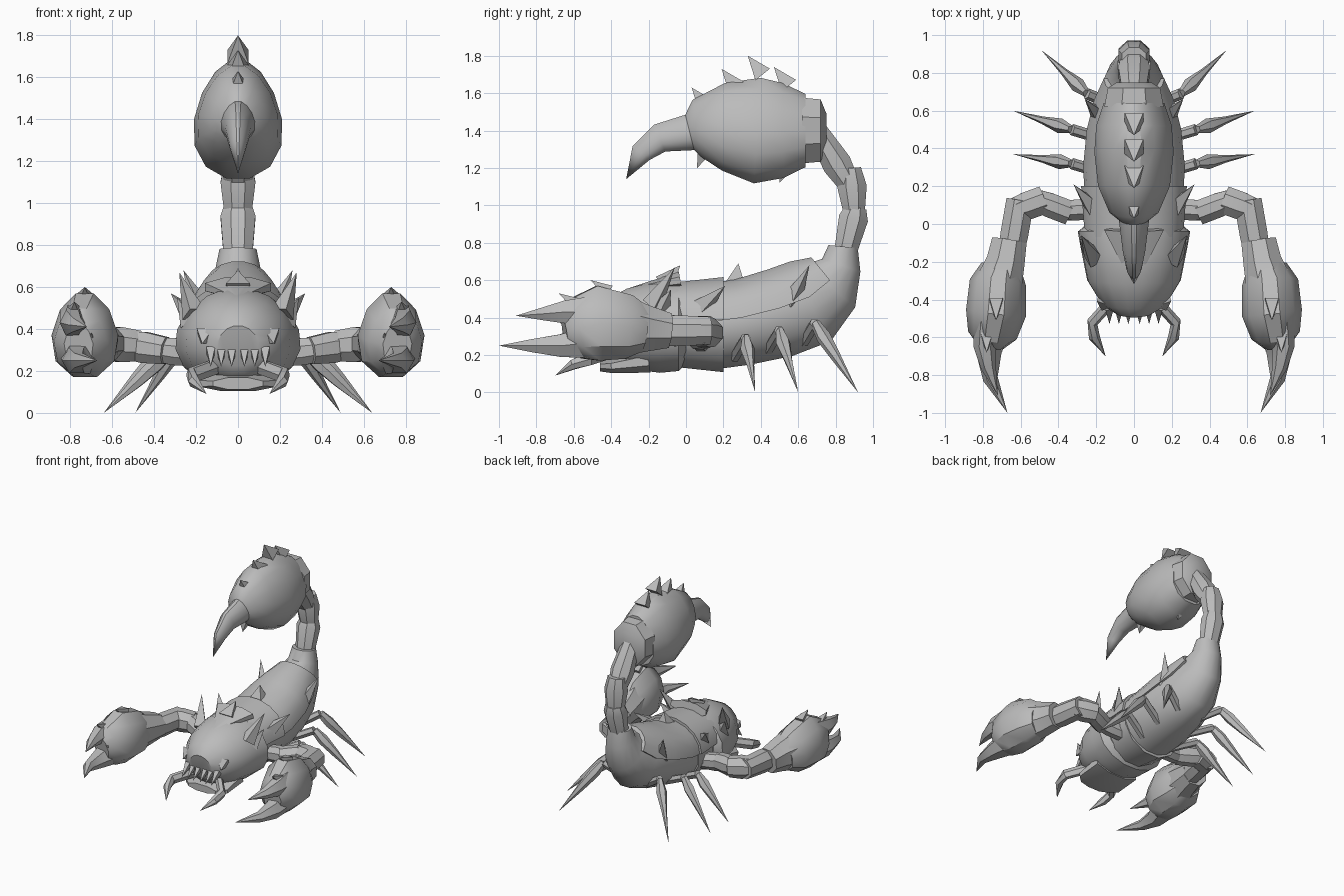
import bpy, bmesh, math
from mathutils import Vector

cube = bpy.data.objects.get("Cube")
if cube:
    bpy.data.objects.remove(cube)

grey = bpy.data.materials.new("shell_grey")
grey.use_nodes = True
COLOUR = (0.5, 0.5, 0.5, 1)
grey.diffuse_color = COLOUR
grey.node_tree.nodes["Principled BSDF"].inputs["Base Color"].default_value = COLOUR


def tube(name, stations, sides=8, central=False, egg=0.0, shell=False):
    """Loft elliptical rings through stations of (x, y, z, half width, half height)."""
    bm = bmesh.new()
    points = [Vector(station[:3]) for station in stations]
    rings = []
    for i, (point, station) in enumerate(zip(points, stations)):
        width, height = station[3:]
        following = points[min(i + 1, len(points) - 1)]
        previous = points[max(i - 1, 0)]
        tangent = (following - previous).normalized()
        side = Vector((1, 0, 0)) if central else tangent.cross(Vector((0, 0, 1)))
        side.normalize()
        up = side.cross(tangent).normalized()
        if width == 0:
            rings.append([bm.verts.new(point)])
            continue
        ring = []
        for k in range(sides):
            if shell:
                angle = math.pi * (k / (sides - 1) - 0.5)
            else:
                angle = math.tau * (k + 0.5) / sides
            across = side * width * math.sin(angle) * (1 - egg * math.cos(angle))
            ring.append(bm.verts.new(point + across + up * height * math.cos(angle)))
        rings.append(ring)
    for a, b in zip(rings, rings[1:]):
        for k in range(sides):
            n = (k + 1) % sides
            quad = [a[k % len(a)], a[n % len(a)], b[n % len(b)], b[k % len(b)]]
            bm.faces.new(list(dict.fromkeys(quad)))
    for end in (rings[0], rings[-1]):
        if len(end) > 2:
            bm.faces.new(end)
    bmesh.ops.recalc_face_normals(bm, faces=bm.faces)
    mesh = bpy.data.meshes.new(name)
    bm.to_mesh(mesh)
    bm.free()
    mesh.materials.append(grey)
    mesh.polygons.foreach_set("use_smooth", [True] * len(mesh.polygons))
    mesh.set_sharp_from_angle(angle=math.radians(35))
    obj = bpy.data.objects.new(name, mesh)
    bpy.context.collection.objects.link(obj)


def spine(name, rows, **options):
    """Loft on the centre plane from rows of (y, z, half width, half height)."""
    tube(name, [(0, *row) for row in rows], central=True, **options)


def plate(name, rows, grow, raise_by):
    """Upper half shell lying over the loft given by the same rows."""
    spine(name, [(y, z + raise_by, w + grow, h + grow - raise_by) for y, z, w, h in rows],
          sides=10, shell=True)


def spike(name, base, tip, width):
    tube(name, [(*base, width, width), (*tip, 0, 0)], sides=4)


def mirrored(rows, sign):
    return [(row[0] * sign, *row[1:]) for row in rows]


# Head: a rounded dome whose section grows towards the back
spine("head", [(-.47, .32, .1, .1), (-.43, .33, .17, .16), (-.3, .34, .25, .22),
               (-.15, .35, .28, .25), (-.04, .35, .3, .24), (0, .35, .25, .2)],
      sides=16, egg=.06)
spine("head_crest", [(-.3, .55, .02, .01), (-.03, .6, .17, .05)])
spine("lower_jaw", [(-.46, .14, .13, .03), (-.4, .14, .2, .04), (-.2, .17, .2, .07)])

# Thorax and abdomen, each under an upper plate
thorax = [(-.07, .35, .24, .22), (.2, .35, .26, .25)]
spine("thorax", thorax, sides=12)
plate("thorax_plate", thorax, grow=.02, raise_by=.04)
abdomen = [(.15, .35, .25, .23), (.3, .37, .26, .23), (.5, .42, .24, .24),
           (.66, .48, .2, .24), (.77, .57, .15, .18), (.83, .68, .11, .11)]
spine("abdomen", abdomen + [(.84, .78, .09, .08)], sides=16)
plate("abdomen_plate", abdomen[:-1], grow=.01, raise_by=.03)

# Tail segments bulge between their start and end
tail = [((.84, .7), (.91, .99), .8), ((.9, .95), (.88, 1.2), .6), ((.88, 1.1), (.7, 1.4), .4)]
for i, (start, end, bulge) in enumerate(tail):
    a, b = Vector(start), Vector(end)
    spine(f"tail_segment_{i + 1}", [(*a, .07, .06), (*a.lerp(b, bulge), .09, .085),
                                    (*b, .07, .06)])
spine("tail_collar", [(.62, 1.4, .17, .19), (.72, 1.4, .15, .18), (.75, 1.4, .1, .1)])

# Stinger bulb and hooked tip
spine("stinger", [(-.32, 1.14, 0, 0), (-.24, 1.28, .04, .06), (-.14, 1.36, .06, .08),
                  (.02, 1.39, .08, .1), (.06, 1.41, .13, .16), (.2, 1.42, .19, .24),
                  (.38, 1.4, .21, .29), (.52, 1.4, .2, .26), (.64, 1.4, .16, .2)],
      sides=14, egg=.22)
for i, (y, z) in enumerate([(.03, 1.63), (.19, 1.73), (.33, 1.8), (.47, 1.74)]):
    spike(f"stinger_top_spike_{i + 1}", (0, y + .08, z - .1), (0, y, z), .07)
for i, (y, z) in enumerate([(.06, 1.2), (.5, 1.12)]):
    spike(f"stinger_under_spike_{i + 1}", (0, y + .04, z + .1), (0, y, z), .06)
spike("back_spike", (0, .26, .56), (0, .28, .69), .09)
spike("head_centre_spike", (0, -.12, .58), (0, -.03, .68), .08)

for sign, tag in ((1, "left"), (-1, "right")):
    # Body spikes
    for name, base, tip in [("brow_spike", (.21, -.18, .47), (.28, -.06, .67)),
                            ("cheek_spike", (.22, -.14, .43), (.29, -.08, .55)),
                            ("shoulder_spike", (.21, .08, .45), (.32, .21, .57)),
                            ("rear_spike", (.17, .56, .48), (.26, .66, .68)),
                            ("eye_ridge", (.15, -.4, .37), (.17, -.46, .33))]:
        spike(f"{tag}_{name}", *mirrored([base, tip], sign), width=.06)

    # Fangs fan out across the mouth
    for i in range(3):
        x = sign * (.03 + .05 * i)
        spike(f"{tag}_fang_{i + 1}", (x, -.44, .3), (x, -.53, .22), .03)

    # Mouth pincers
    tube(f"{tag}_mouth_pincer", mirrored([(.11, -.4, .22, .03, .04), (.22, -.52, .18, .03, .04),
                                          (.21, -.6, .15, .03, .03), (.15, -.7, .09, 0, 0)], sign),
         sides=6)

    # Walking legs rise from the belly to a knee, then drop as a long spear
    for i, (knee, tip) in enumerate([((.33, .32, .29), (.64, .37, 0)),
                                     ((.33, .5, .33), (.64, .6, 0)),
                                     ((.25, .69, .37), (.49, .92, 0))]):
        knee, tip = (Vector(p) for p in mirrored([knee, tip], sign))
        hip = Vector((knee.x * .4, knee.y - .06, knee.z - .1))
        tube(f"{tag}_upper_leg_{i + 1}", [(*hip, .03, .03), (*knee, .03, .03)], sides=6)
        tube(f"{tag}_lower_leg_{i + 1}", [(*knee, .02, .03), (*knee.lerp(tip, .2), .04, .04),
                                          (*knee.lerp(tip, .5), .02, .03), (*tip, 0, 0)], sides=6)

    # Arm segments overlap at their joints
    joints = mirrored([(.22, .08, .28), (.37, .07, .3), (.5, .12, .32),
                       (.61, .08, .33), (.65, -.15, .33)], sign)
    for i, (start, end) in enumerate(zip(joints, joints[1:])):
        a, b = Vector(start), Vector(end)
        size = min(.06 + .01 * i, .08)
        tube(f"{tag}_arm_{i + 1}", [(*a.lerp(b, -.2), size, size), (*a.lerp(b, .6), size, size + .01),
                                    (*a.lerp(b, 1.2), size - .01, size)])

    # Claw: cuff, palm, two curved fingers and spikes
    tube(f"{tag}_claw_cuff", mirrored([(.66, -.09, .33, .1, .1), (.68, -.2, .34, .11, .13),
                                       (.71, -.3, .35, .13, .16)], sign))
    tube(f"{tag}_palm", mirrored([(.7, -.23, .34, .11, .13), (.72, -.31, .35, .15, .18),
                                  (.73, -.47, .37, .16, .21), (.75, -.59, .34, .13, .17),
                                  (.76, -.65, .33, .07, .1)], sign), sides=10, egg=.15)
    tube(f"{tag}_upper_finger", mirrored([(.77, -.5, .43, .08, .1), (.79, -.65, .43, .06, .07),
                                          (.77, -.76, .42, .04, .04), (.72, -.91, .41, 0, 0)], sign),
         sides=6)
    tube(f"{tag}_lower_finger", mirrored([(.74, -.5, .27, .11, .1), (.77, -.67, .25, .07, .07),
                                          (.76, -.82, .25, .04, .04), (.67, -1, .25, 0, 0)], sign),
         sides=6)
    for i, (x, y, z) in enumerate([(.73, -.51, .6), (.78, -.68, .53), (.7, -.68, .38)]):
        spike(f"{tag}_claw_spike_{i + 1}", (x * sign, y + .1, z - .06), (x * sign, y, z), .05)
